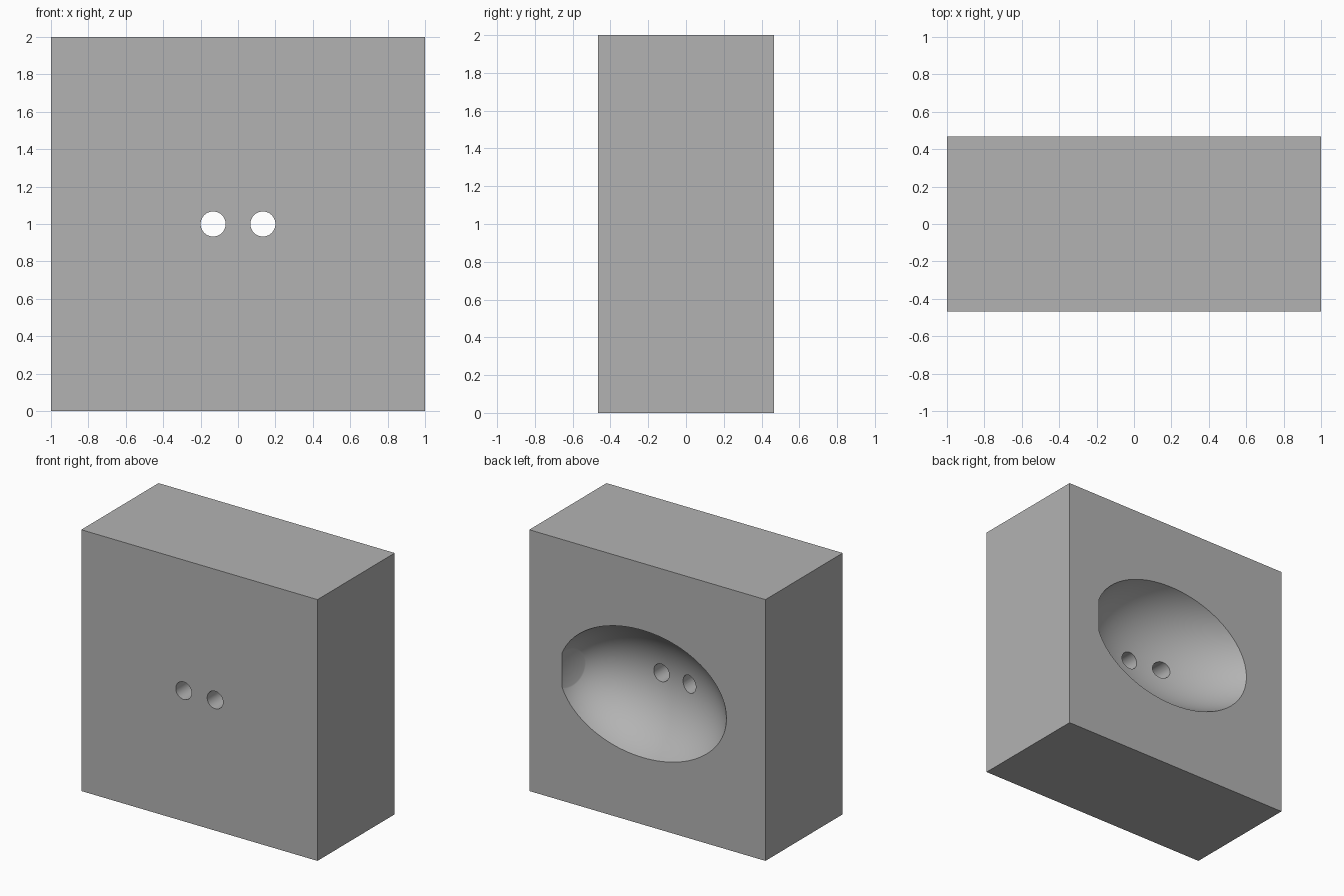
import bpy, bmesh, math
from mathutils import Vector, Matrix

cube = bpy.data.objects.get("Cube")
if cube:
    bpy.data.objects.remove(cube, do_unlink=True)

DEPTH = 0.934
BACK = DEPTH / 2

grey = bpy.data.materials.new("plain_grey")
grey.use_nodes = True
grey.diffuse_color = (0.45, 0.45, 0.45, 1)
grey.node_tree.nodes["Principled BSDF"].inputs["Base Color"].default_value = (0.45, 0.45, 0.45, 1)


def make_object(name, bm, matrix):
    bmesh.ops.transform(bm, matrix=matrix, verts=bm.verts)
    bmesh.ops.recalc_face_normals(bm, faces=bm.faces)
    mesh = bpy.data.meshes.new(name)
    bm.to_mesh(mesh)
    bm.free()
    mesh.materials.append(grey)
    obj = bpy.data.objects.new(name, mesh)
    bpy.context.collection.objects.link(obj)
    return obj


# Solid block
bm = bmesh.new()
bmesh.ops.create_cube(bm, size=1)
block = make_object("block", bm, Matrix.Translation((0, 0, 1)) @ Matrix.Diagonal((2, DEPTH, 2, 1)))

# Tilted egg with one flat end, hollowing out the back
bm = bmesh.new()
bmesh.ops.create_uvsphere(bm, u_segments=96, v_segments=64, radius=1)
bmesh.ops.scale(bm, vec=(0.518, 0.518, 0.803), verts=bm.verts)
cut = bmesh.ops.bisect_plane(bm, geom=bm.verts[:] + bm.edges[:] + bm.faces[:],
                             plane_co=(0, 0, 0.772), plane_no=(0, 0, 1), clear_outer=True)
rim = [e for e in cut["geom_cut"] if isinstance(e, bmesh.types.BMEdge)]
bmesh.ops.contextual_create(bm, geom=rim)
tilt = math.radians(18)
axis = Vector((math.cos(tilt), -math.sin(tilt), 0))
turn = axis.to_track_quat("Z", "Y").to_matrix().to_4x4()
cutters = [make_object("cavity_cutter", bm, Matrix.Translation((-0.029, BACK + 0.188, 1)) @ turn)]

# Pair of round holes running front to back
for side, x in (("right", -0.133), ("left", 0.133)):
    bm = bmesh.new()
    bmesh.ops.create_cone(bm, cap_ends=True, segments=48, radius1=0.067, radius2=0.067, depth=2)
    place = Matrix.Translation((x, 0, 1)) @ Matrix.Rotation(math.pi / 2, 4, "X")
    cutters.append(make_object(side + "_hole_cutter", bm, place))

# Carve the block
bpy.ops.object.select_all(action="DESELECT")
block.select_set(True)
bpy.context.view_layer.objects.active = block
for cutter in cutters:
    cutter.hide_render = True
    mod = block.modifiers.new(cutter.name, "BOOLEAN")
    mod.operation = "DIFFERENCE"
    mod.solver = "EXACT"
    mod.object = cutter
    bpy.ops.object.modifier_apply(modifier=mod.name)
for cutter in cutters:
    bpy.data.objects.remove(cutter, do_unlink=True)

bpy.ops.object.shade_smooth_by_angle(angle=math.radians(25))
